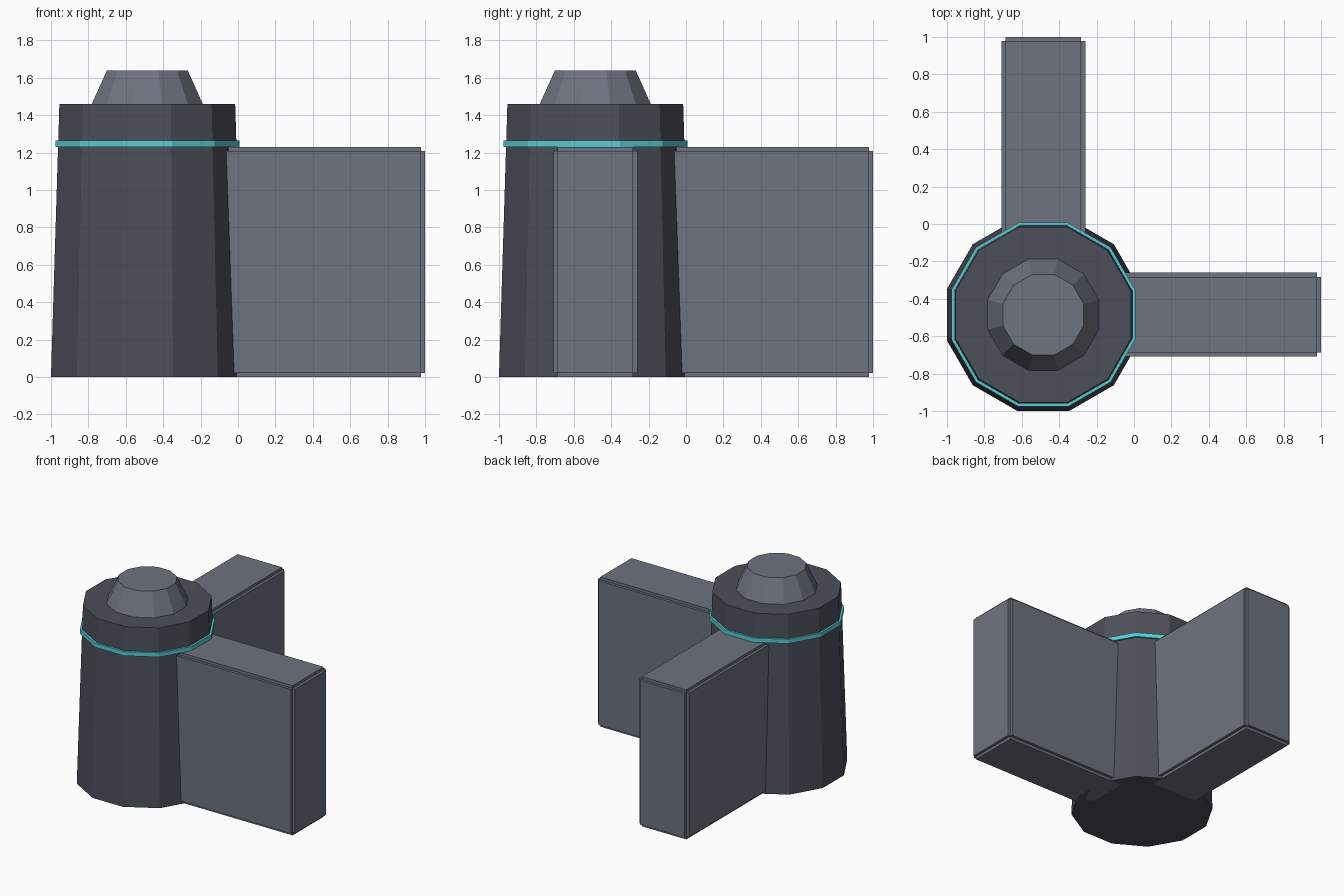
import bpy
import bmesh
import math
from mathutils import Matrix, Vector

if "Cube" in bpy.data.objects:
    bpy.data.objects.remove(bpy.data.objects["Cube"], do_unlink=True)

C = -0.485          # tower axis on both x and y
SIDES = 12
WALL_HALF = 0.2245
WALL_TOP = 1.23
STEP = 0.0225       # square rebate along wall edges


def material(name, hex_rgb):
    srgb = [int(hex_rgb[i:i + 2], 16) / 255 for i in (0, 2, 4)]
    colour = [((c + 0.055) / 1.055) ** 2.4 for c in srgb] + [1]
    mat = bpy.data.materials.new(name)
    mat.use_nodes = True
    mat.diffuse_color = colour
    mat.node_tree.nodes["Principled BSDF"].inputs["Base Color"].default_value = colour
    return mat


dark_stone = material("dark stone", "4d505b")
grey_stone = material("grey stone", "6d7380")
teal = material("teal glow", "59cdd6")


def finish(name, bm, mat):
    mesh = bpy.data.meshes.new(name)
    bm.to_mesh(mesh)
    bm.free()
    mesh.materials.append(mat)
    obj = bpy.data.objects.new(name, mesh)
    bpy.context.collection.objects.link(obj)
    return obj


def frustum(name, bottom, top, z0, z1, mat):
    """Twelve-sided cone section, sized across its flats."""
    k = 1 / math.cos(math.pi / SIDES)
    bm = bmesh.new()
    place = Matrix.Translation((C, C, (z0 + z1) / 2)) @ Matrix.Rotation(math.pi / SIDES, 4, "Z")
    bmesh.ops.create_cone(bm, cap_ends=True, segments=SIDES, radius1=bottom * k,
                          radius2=top * k, depth=z1 - z0, matrix=place)
    return finish(name, bm, mat)


def wall(name, lo, hi):
    """Block with square-stepped edges: three crossed boxes, each full size on one axis."""
    centre, size = (Vector(lo) + Vector(hi)) / 2, Vector(hi) - Vector(lo)
    bm = bmesh.new()
    for axis in range(3):
        dims = [size[i] - (0 if i == axis else 2 * STEP) for i in range(3)]
        bmesh.ops.create_cube(bm, size=1, matrix=Matrix.Translation(centre) @ Matrix.Diagonal((*dims, 1)))
    return finish(name, bm, grey_stone)


# Corner tower with its band and cap
frustum("tower_body", 0.515, 0.47, 0, 1.46, dark_stone)
frustum("tower_band", 0.492, 0.492, 1.23, 1.265, teal)
frustum("tower_cap", 0.297, 0.216, 1.46, 1.64, grey_stone)

# Two walls leaving the tower at right angles
start = -0.13
wall("left_wall", (start, C - WALL_HALF, 0), (1, C + WALL_HALF, WALL_TOP))
wall("back_wall", (C - WALL_HALF, start, 0), (C + WALL_HALF, 1, WALL_TOP))
